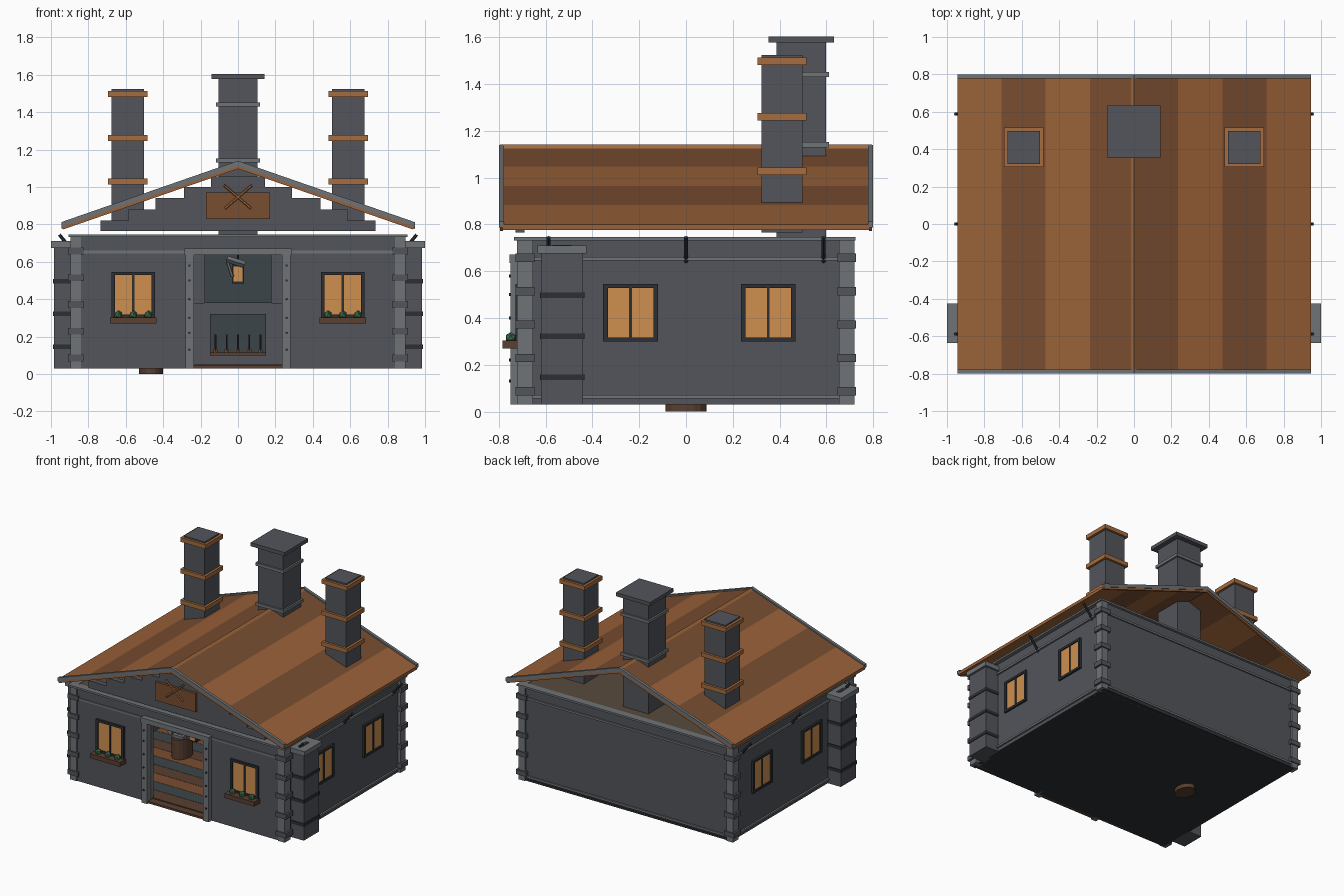
import bpy, bmesh, math
from mathutils import Vector

if "Cube" in bpy.data.objects:
    bpy.data.objects.remove(bpy.data.objects["Cube"])

def mat(name, r, g, b):
    m = bpy.data.materials.new(name)
    m.diffuse_color = (r, g, b, 1)
    m.use_nodes = True
    m.node_tree.nodes["Principled BSDF"].inputs["Base Color"].default_value = m.diffuse_color
    return m

STONE = mat("stone", .085, .09, .105)
TRIM = mat("trim_stone", .16, .175, .185)
DARK = mat("dark_iron", .025, .028, .032)
TEAL = mat("shadow_slate", .045, .06, .065)
WOOD = mat("wood", .32, .12, .04)
WOOD2 = mat("wood_dark", .19, .075, .03)
COPPER = mat("copper", .38, .15, .05)
BROWN = mat("brown", .10, .05, .03)
CEIL = mat("ceiling_wood", .10, .07, .045)
AMBER = mat("amber_glass", .62, .28, .08)
LEAF = mat("leaf", .05, .16, .08)

def mesh(name, bm, m):
    bmesh.ops.recalc_face_normals(bm, faces=bm.faces)
    me = bpy.data.meshes.new(name)
    bm.to_mesh(me)
    bm.free()
    ob = bpy.data.objects.new(name, me)
    bpy.context.collection.objects.link(ob)
    if m:
        me.materials.append(m)
    return ob

def box(name, x0, x1, y0, y1, z0, z1, m=STONE):
    bm = bmesh.new()
    bmesh.ops.create_cube(bm, size=1)
    for v in bm.verts:
        v.co = Vector(((x0+x1)/2 + v.co.x*(x1-x0), (y0+y1)/2 + v.co.y*(y1-y0), (z0+z1)/2 + v.co.z*(z1-z0)))
    return mesh(name, bm, m)

def box2(name, x0, x1, *rest):
    """box plus its mirror image across x = 0"""
    box(name + "_right", x0, x1, *rest)
    box(name + "_left", -x1, -x0, *rest)

def prism(name, pts, y0, y1, m):
    """x-z outline extruded along y"""
    bm = bmesh.new()
    f = bm.faces.new([bm.verts.new((x, y0, z)) for x, z in pts])
    r = bmesh.ops.extrude_face_region(bm, geom=[f])
    bmesh.ops.translate(bm, vec=(0, y1-y0, 0), verts=[g for g in r["geom"] if isinstance(g, bmesh.types.BMVert)])
    return mesh(name, bm, m)

def rod(name, a, b, r, m, n=6):
    a, b = Vector(a), Vector(b)
    bm = bmesh.new()
    bmesh.ops.create_cone(bm, cap_ends=True, segments=n, radius1=r, radius2=r, depth=(b-a).length)
    ob = mesh(name, bm, m)
    ob.location = (a+b)/2
    ob.rotation_euler = (b-a).to_track_quat('Z', 'Y').to_euler()
    return ob

# walls with door opening, foundation, plank floor, ceiling
box("foundation", -.87, .87, -.71, .71, .03, .045, DARK)
box2("side_wall", .84, .875, -.71, .71, .03, .735)
box("back_wall", -.875, .875, .67, .705, .03, .735)
box2("front_wall", .235, .875, -.715, -.68, .03, .735)
box("front_wall_over_door", -.235, .235, -.715, -.68, .65, .735)
for i in range(12):
    y = -.68 + i*.1125
    box("floor_plank", -.84, .84, y, y+.11, .045, .052, (BROWN, TEAL, WOOD2)[i % 3])
box("ceiling", -.86, .86, -.7, .7, .725, .742, CEIL)

# wall trim courses and top plate
for z in (.055, .645):
    for s in (-1, 1):
        box("side_course", s*.88-.008, s*.88+.008, -.66, .66, z, z+.015, TRIM)
    box("back_course", -.84, .84, .7, .715, z, z+.015, TRIM)
box2("front_course", .28, .84, -.722, -.71, .645, .66, TRIM)
box2("side_plate", .85, .905, -.735, .725, .732, .746, TRIM)
box("front_plate", -.9, .9, -.735, -.68, .732, .746, TRIM)
box("back_plate", -.9, .9, .67, .725, .732, .746, TRIM)

# corner posts with quoin blocks
for y0, y1, o in ((-.722, -.655, -1), (.655, .72, 1)):
    box2("corner_post", .84, .895, y0, y1, .03, .735, TRIM)
    for i in range(5):
        z = .068 + i*.143
        box2("quoin", .825, .91, y0-.008, y1+.008, z, z+.036, STONE)

# stone side pillars with iron straps
box2("pillar", .85, .983, -.62, -.44, .03, .68)
box2("pillar_cap", .85, 1.0, -.635, -.425, .675, .71, TRIM)
box2("pillar_vent", .91, .94, -.57, -.49, .705, .712, DARK)
for z in (.135, .31, .485):
    box2("pillar_strap", .87, .988, -.625, -.435, z, z+.024, DARK)

# door frame with studs
box2("door_post", .235, .28, -.75, -.67, .03, .66, TRIM)
box("door_lintel", -.285, .285, -.755, -.67, .635, .672, TRIM)
box("door_sill", -.235, .235, -.735, -.68, .03, .045, BROWN)
for s in (-1, 1):
    for z in (.13, .22, .3, .4, .5, .58):
        rod("door_stud", (s*.26, -.745, z), (s*.26, -.758, z), .007, DARK)

# windows: frame, amber panes, mullion
def window(name, plane, c, s):
    """plane 'f' on the front wall at x=c, 's' on a side wall at y=c, s = side"""
    def part(n, u0, u1, z0, z1, d, m):
        if plane == 'f':
            box(name + n, c+u0, c+u1, -.7-d, -.7, z0, z1, m)
        else:
            a, b = sorted((s*.86, s*(.86+d)))
            box(name + n, a, b, c+u0, c+u1, z0, z1, m)
    part("_pane", -.1, .1, .315, .53, .021, AMBER)
    part("_mullion", -.006, .006, .31, .535, .026, DARK)
    for t in (-1, 1):
        part("_jamb", t*.107-.01, t*.107+.01, .3, .545, .03, DARK)
    part("_sill", -.11, .11, .3, .317, .03, DARK)
    part("_head", -.11, .11, .528, .545, .03, DARK)

for s in (-1, 1):
    window("front_window", 'f', s*.56, s)
    for y in (-.237, .352):
        window("side_window", 's', y, s)
    # flower boxes
    box("planter", s*.56-.125, s*.56+.125, -.785, -.715, .27, .303, BROWN)
    for dx in (-.08, 0, .08):
        bm = bmesh.new()
        bmesh.ops.create_icosphere(bm, subdivisions=1, radius=.024)
        mesh("shrub", bm, LEAF).location = (s*.56+dx, -.75, .316)
    # eave struts
    for y in (-.588, 0, .588):
        rod("eave_strut", (s*.87, y, .64), (s*.955, y, .745), .009, DARK)

# striped gable roof
E, RT, ET = .945, 1.13, .80
def top(x):
    return RT - (RT-ET)*abs(x)/E
for s in (-1, 1):
    for i in range(4):
        a, b = s*E*i/4, s*E*(i+1)/4
        prism("roof_strip", [(a, top(a)), (b, top(b)), (b, top(b)-.024), (a, top(a)-.024)], -.785, .785, (WOOD2, WOOD)[i % 2])
    for y in (-.8, .778):
        prism("barge_board", [(0, RT+.01), (s*E, ET+.012), (s*E, ET-.014), (0, RT-.018)], y, y+.022, TRIM)
        yi = y+.004
        prism("barge_lining", [(0, RT-.018), (s*E, ET-.014), (s*(E-.01), ET-.027), (0, RT-.033)], yi, yi+.014, WOOD)
prism("ridge_cap", [(-.018, 1.122), (0, 1.141), (.018, 1.122)], -.795, .795, COPPER)

# stepped front gable
steps = [(.735, .765), (.585, .82), (.44, .88), (.29, .94), (.145, 1.0), (0, 1.055)]
prof = []
for (w, z0), (_, z1) in zip(steps, steps[1:]):
    prof += [(w, z0), (w, z1)]
prism("stepped_gable", prof + [(-x, z) for x, z in reversed(prof)], -.73, -.69, STONE)

# hanging plaque with crossed tools
box("plaque", -.17, .17, -.748, -.73, .83, .97, WOOD2)
for s in (-1, 1):
    rod("crossed_tool", (-s*.07, -.753, .885), (s*.075, -.753, 1.01), .007, COPPER)

# chimneys
def ring(name, x, y, hx, hy, z0, z1, m):
    box(name, x-hx, x+hx, y-hy, y+hy, z0, z1, m)
ring("main_chimney", 0, .493, .105, .105, .05, 1.58, STONE)
ring("main_chimney_cap", 0, .493, .142, .14, 1.578, 1.605, STONE)
for z in (1.13, 1.43):
    ring("main_chimney_band", 0, .493, .118, .118, z, z+.022, TRIM)
for s in (-1, 1):
    x = s*.59
    ring("side_chimney", x, .41, .087, .088, .765, 1.525, STONE)
    for z in (1.012, 1.245, 1.482):
        ring("side_chimney_band", x, .41, .105, .105, z, z+.032, COPPER)

# hearth inside
box("hearth", -.3, .3, .3, .67, .052, .38)
box("hearth_mouth", -.15, .15, .29, .3, .1, .32, TEAL)
box("hood", -.18, .18, .29, .66, .38, .64, TEAL)
box("tool_shelf", -.15, .15, .255, .295, .1, .115, BROWN)
for i in range(5):
    x = -.12 + i*.06
    rod("poker", (x, .275, .115), (x, .275, .21), .005, DARK)
    rod("poker_handle", (x, .275, .115), (x, .275, .132), .013, WOOD2)

# lantern and hammer hung in the doorway
box("lantern_case", -.032, .032, -.54, -.48, .485, .585, DARK)
box("lantern_glass", -.024, .024, -.545, -.475, .495, .575, AMBER)
rod("lantern_hook", (0, -.51, .58), (0, -.51, .73), .005, DARK)
rod("hammer_handle", (-.055, -.56, .595), (-.03, -.56, .52), .009, TRIM)
rod("hammer_head", (-.06, -.56, .615), (.035, -.56, .585), .018, TRIM, 4)

# anvil on a stump that passes through the floor
rod("stump", (-.465, 0, 0), (-.465, 0, .2), 1, BROWN, 16).scale = (.064, .087, 1)
box("anvil_foot", -.51, -.42, -.06, .06, .2, .22, TRIM)
box("anvil_waist", -.49, -.44, -.035, .035, .22, .255, TRIM)
box("anvil_face", -.505, -.425, -.09, .08, .255, .295, TRIM)
rod("anvil_horn", (-.465, -.15, .28), (-.465, -.09, .275), .018, TRIM, 8)
